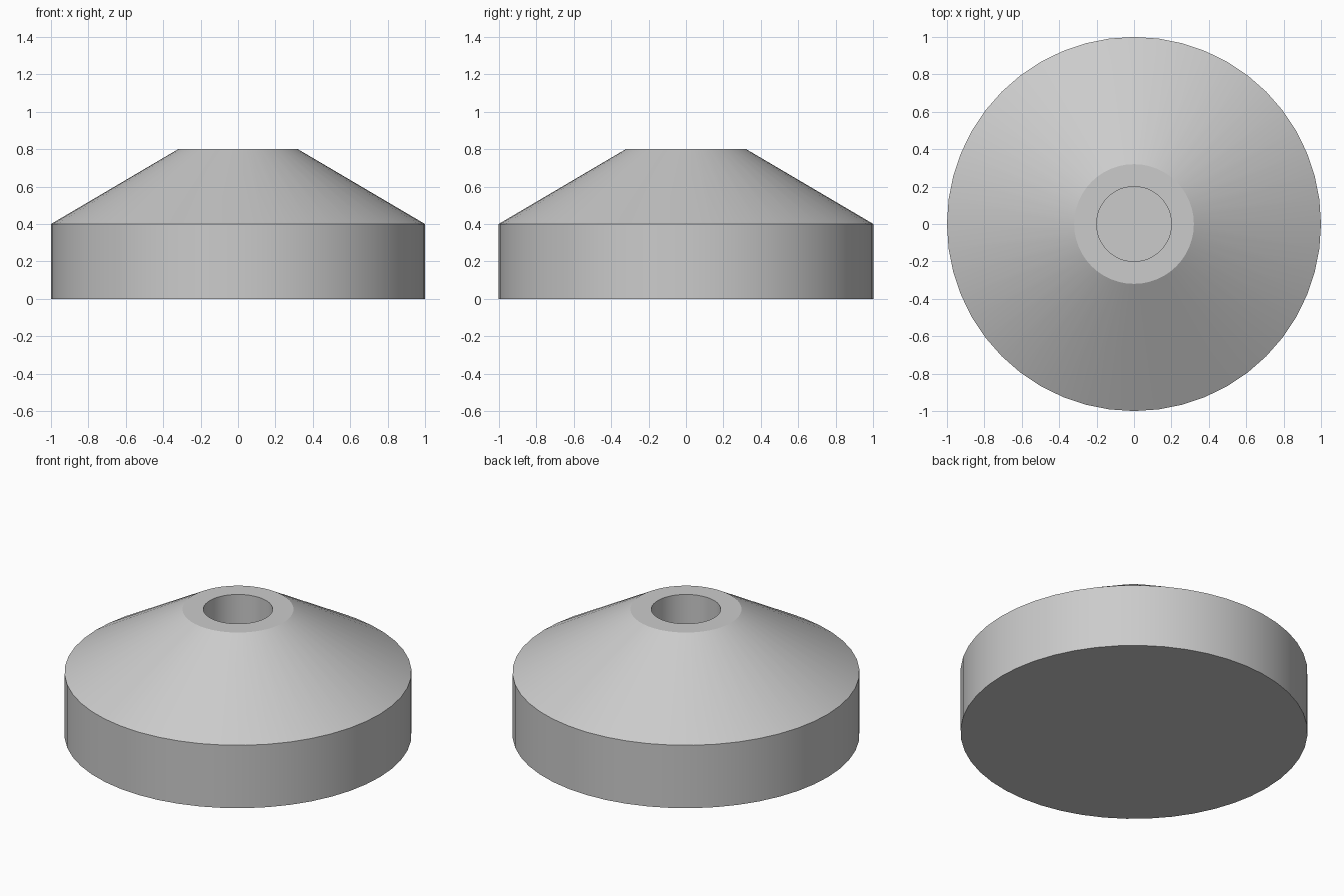
import bpy
import bmesh
import math
from mathutils import Matrix

SEGMENTS = 48
BASE_RADIUS, TOP_RADIUS, HOLE_RADIUS = 1.0, 0.32, 0.2
BASE_HEIGHT, TOP_HEIGHT, HOLE_FLOOR = 0.4, 0.8, 0.4

default = bpy.data.objects.get("Cube")
if default:
    bpy.data.objects.remove(default, do_unlink=True)

# Plain grey material
grey = bpy.data.materials.new("light_grey")
grey.use_nodes = True
colour = (0.6, 0.6, 0.6, 1.0)
grey.diffuse_color = colour
grey.node_tree.nodes["Principled BSDF"].inputs["Base Color"].default_value = colour

# Half profile from bottom centre, up the outside, then down into the blind hole
profile = [
    (0, 0),
    (BASE_RADIUS, 0),
    (BASE_RADIUS, BASE_HEIGHT),
    (TOP_RADIUS, TOP_HEIGHT),
    (HOLE_RADIUS, TOP_HEIGHT),
    (HOLE_RADIUS, HOLE_FLOOR),
    (0, HOLE_FLOOR),
]

# Revolve the profile into one closed body
bm = bmesh.new()
verts = [bm.verts.new((r, 0, z)) for r, z in profile]
edges = [bm.edges.new(pair) for pair in zip(verts, verts[1:])]
bmesh.ops.spin(bm, geom=verts + edges, cent=(0, 0, 0), axis=(0, 0, 1),
               angle=math.tau, steps=SEGMENTS, use_merge=True)
bmesh.ops.remove_doubles(bm, verts=bm.verts, dist=0.0001)
bmesh.ops.recalc_face_normals(bm, faces=bm.faces)

mesh = bpy.data.meshes.new("conical_base")
bm.to_mesh(mesh)
bm.free()
mesh.materials.append(grey)
body = bpy.data.objects.new("conical_base", mesh)
bpy.context.collection.objects.link(body)

# Smooth round walls, crisp rims
bpy.ops.object.select_all(action="DESELECT")
body.select_set(True)
bpy.context.view_layer.objects.active = body
bpy.ops.object.shade_smooth_by_angle(angle=math.radians(25))
